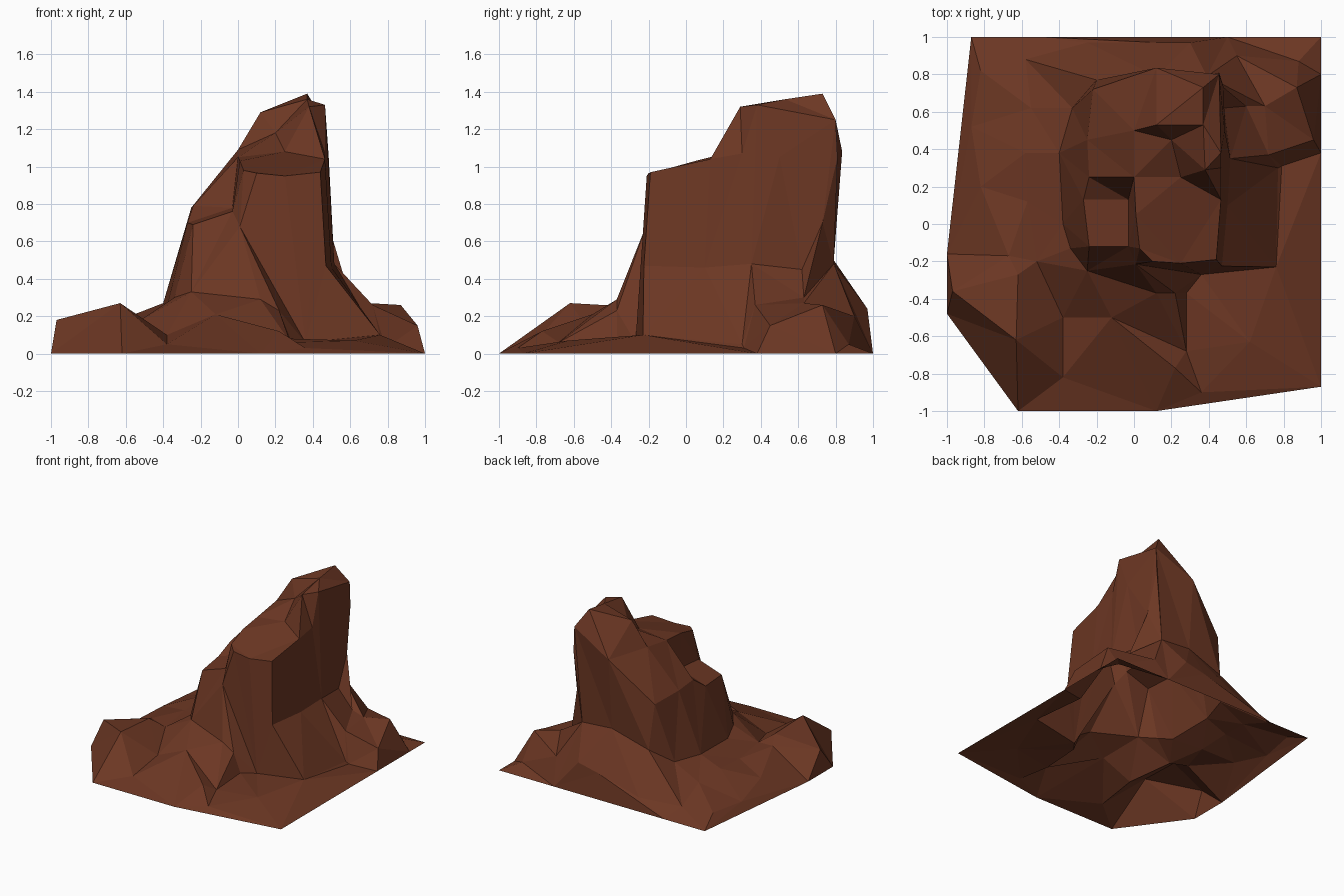
import bpy
import bmesh
from mathutils import Vector
from mathutils.geometry import delaunay_2d_cdt

points, edges = [], []


def feature(pts, line=False, closed=False):
    """Add survey points (x, y, z, optional dx, dy overhang); optionally link them as a crease."""
    start = len(points)
    points.extend((*p, 0, 0)[:5] for p in pts)
    n = len(pts)
    if line:
        edges.extend((start + i, start + i + 1) for i in range(n - 1))
    if closed:
        edges.append((start + n - 1, start))


# outer edge, resting on the floor
outline = [(-.62, -1), (.12, -1), (1, -.87), (1, .38), (1, .8), (1, 1), (.5, 1),
           (-.5, 1), (-.87, 1), (-1, -.16), (-1, -.48)]
feature([(x, y, 0) for x, y in outline], True, True)

# foot of the tower, undercut at the back right corner
feature([(-.25, -.25, .33), (.12, -.37, .29), (.22, -.37, .23), (.36, -.27, .06),
         (.76, -.23, .1), (.77, .3, .05), (.72, .37, .26), (.6, .63, .3),
         (.52, .83, .48, -.13, -.04), (.12, .85, .5, 0, -.06), (-.2, .77, .4),
         (-.33, .62, .28), (-.4, .38, .27), (-.38, 0, .25), (-.34, -.13, .3)], True, True)

# rim of the tower, rising from the low front ledge to the back peak
feature([(.03, -.13, .98), (.1, -.2, .965), (.25, -.21, .95), (.44, -.19, .97),
         (.465, .13, 1.04), (.465, .3, 1.07), (.465, .38, 1.33), (.455, .77, 1.25, 0, .03),
         (.12, .825, 1.08, 0, .01), (-.22, .72, .76), (-.25, .45, .78), (-.24, .25, .79),
         (-.27, .13, .7), (-.24, -.12, .69), (-.03, -.12, .76)], True, True)

# ledge step and summit inside the rim
feature([(-.27, .13, .7), (-.03, .13, .78), (-.03, -.12, .76)], True)
feature([(.03, -.13, .98), (.01, .05, 1.03), (0, .25, 1.05), (.25, .25, 1.08),
         (.465, .13, 1.04)], True)
feature([(0, .5, 1.09), (.12, .53, 1.29), (.2, .45, 1.18), (.38, .29, 1.32),
         (.465, .38, 1.33)], True)
feature([(.38, .29, 1.32), (.37, .53, 1.36), (.37, .73, 1.39), (.455, .77, 1.25)], True)
feature([(.12, .53, 1.29), (.37, .53, 1.36)], True)

# shoulder part way down the right wall, and bulges on the walls
feature([(.47, -.225, .47), (.5, .1, .46), (.515, .35, .48), (.52, .62, .45, -.04, 0)], True)
feature([(.01, -.215, .68), (.36, -.27, .06)], True)
feature([(.485, .5, 1.05), (.49, .7, .7, -.01, .03), (.485, .79, 1.05, -.03, .02)])

# front mounds
feature([(-.38, -.5, .1), (-.12, -.5, .21), (.28, -.37, .08), (.28, -.68, .06),
         (.22, -.77, .12), (-.38, -.82, .05), (.36, -.9, .03), (.62, -.63, .07)])

# left mounds
feature([(-.97, -.36, .18), (-.63, -.62, .27), (-.62, -.27, .25), (-.67, -.17, .2),
         (-.52, -.2, .18), (-.57, .12, .18), (-.58, .38, .2), (-.55, .62, .17),
         (-.82, .2, .12), (-.87, .52, .06), (-.82, .82, .07), (-.58, .88, .08)])

# back and right mounds
feature([(-.25, .97, .1), (.12, .97, .2), (.3, .97, .24), (.55, .9, .2), (.7, .63, .27),
         (.87, .73, .26), (.96, .45, .15), (.79, .31, .03), (.88, .87, .05)])

# triangulate the survey in plan and raise it into one open rock surface
flat = [Vector(p[:2]) for p in points]
verts, _, faces, origin, _, _ = delaunay_2d_cdt(flat, edges, [], 0, 1e-5)
bm = bmesh.new()
for v, src in zip(verts, origin):
    i = min(src) if src else min(range(len(flat)), key=lambda k: (flat[k] - v).length)
    _, _, z, dx, dy = points[i]
    bm.verts.new((v.x + dx, v.y + dy, z))
bm.verts.ensure_lookup_table()
for f in faces:
    bm.faces.new([bm.verts[i] for i in f])
bmesh.ops.recalc_face_normals(bm, faces=bm.faces)
if sum(f.normal.z for f in bm.faces) < 0:
    bmesh.ops.reverse_faces(bm, faces=bm.faces)

mesh = bpy.data.meshes.new("rock_outcrop")
bm.to_mesh(mesh)
bm.free()
rock = bpy.data.objects.new("rock_outcrop", mesh)
bpy.context.collection.objects.link(rock)

stone = bpy.data.materials.new("red_brown_stone")
stone.diffuse_color = (.15, .038, .017, 1)
mesh.materials.append(stone)
